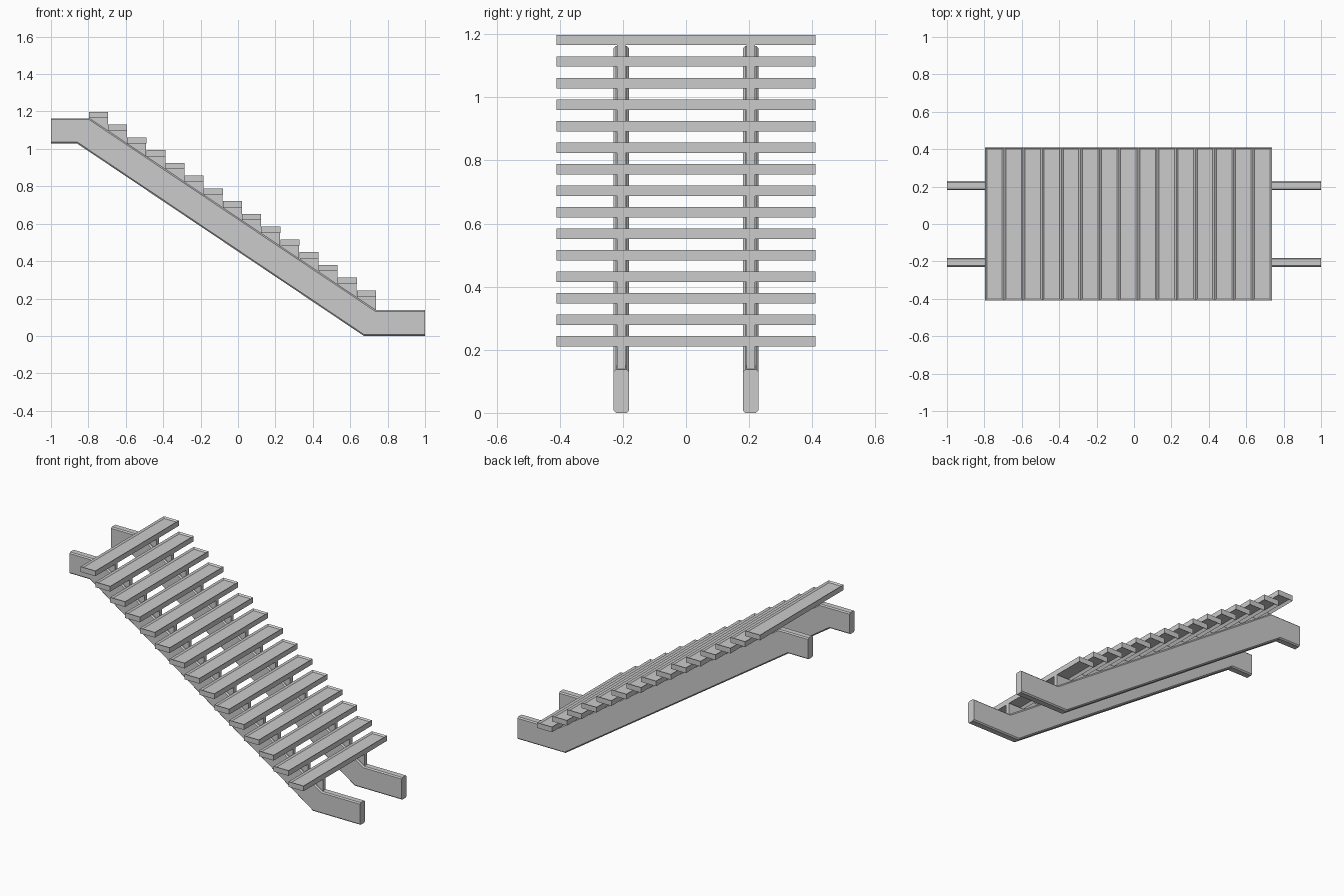
import bpy, bmesh

cube = bpy.data.objects.get("Cube")
if cube:
    bpy.data.objects.remove(cube, do_unlink=True)

# One plain grey for the whole staircase
grey = bpy.data.materials.new("plain grey")
grey.use_nodes = True
COLOUR = (0.6, 0.6, 0.6, 1)
grey.diffuse_color = COLOUR
grey.node_tree.nodes["Principled BSDF"].inputs["Base Color"].default_value = COLOUR

COUNT = 15
X0, RUN = -0.797, 0.1023       # back edge of top tread, going of each step
TOP, RISE = 1.198, 0.0682      # top surface of top tread, rise of each step
THICK, HALF_WIDTH = 0.033, 0.41


def finish(bm, name):
    bmesh.ops.recalc_face_normals(bm, faces=bm.faces)
    mesh = bpy.data.meshes.new(name)
    bm.to_mesh(mesh)
    bm.free()
    mesh.materials.append(grey)
    obj = bpy.data.objects.new(name, mesh)
    bpy.context.collection.objects.link(obj)
    return obj


def extrude_profile(points, y, width):
    """Solid with an x-z outline, centred on y."""
    bm = bmesh.new()
    face = bm.faces.new([bm.verts.new((x, y - width / 2, z)) for x, z in points])
    side = bmesh.ops.extrude_face_region(bm, geom=[face])["geom"]
    verts = [v for v in side if isinstance(v, bmesh.types.BMVert)]
    bmesh.ops.translate(bm, verts=verts, vec=(0, width, 0))
    return bm


# Stringers: cranked beams with chamfered long edges
beam = [(1, 0), (0.673, 0), (-0.862, 1.03), (-1, 1.03),
        (-1, 1.163), (-0.793, 1.163), (0.737, 0.138), (1, 0.138)]
for side, y in (("left", 0.205), ("right", -0.205)):
    bm = extrude_profile(beam, y, 0.048)
    long_edges = [e for e in bm.edges
                  if abs(e.verts[0].co.y - e.verts[1].co.y) < 0.001
                  and abs(e.verts[0].co.x - e.verts[1].co.x) > 0.01]
    bmesh.ops.bevel(bm, geom=long_edges, offset=0.007, segments=1, affect='EDGES')
    finish(bm, side + "_stringer")


def add_tread(index):
    """Board with a panel sunk into its top and its underside."""
    x, z = X0 + (index + 0.5) * RUN, TOP - index * RISE - THICK / 2
    bm = bmesh.new()
    bmesh.ops.create_cube(bm, size=1)
    for v in bm.verts:
        v.co = (v.co.x * RUN + x, v.co.y * HALF_WIDTH * 2, v.co.z * THICK + z)
    bm.normal_update()
    for up, depth in ((1, 0.008), (-1, 0.015)):
        face = next(f for f in bm.faces if f.normal.z * up > 0.9)
        bmesh.ops.inset_region(bm, faces=[face], thickness=0.014)
        bmesh.ops.translate(bm, verts=face.verts, vec=(0, 0, -up * depth))
        bm.normal_update()
    finish(bm, f"tread_{index + 1}")


# Treads, each carried by a wedge bracket on both stringers
for i in range(COUNT):
    add_tread(i)
    back, front = X0 + i * RUN, X0 + (i + 1) * RUN
    under = TOP - i * RISE - THICK
    wedge = [(back + 0.002, under - 0.012), (back + 0.002, under + 0.002),
             (front - 0.001, under + 0.002), (front - 0.001, under - RISE - 0.008)]
    for side, y in (("left", 0.205), ("right", -0.205)):
        finish(extrude_profile(wedge, y, 0.026), f"{side}_bracket_{i + 1}")
